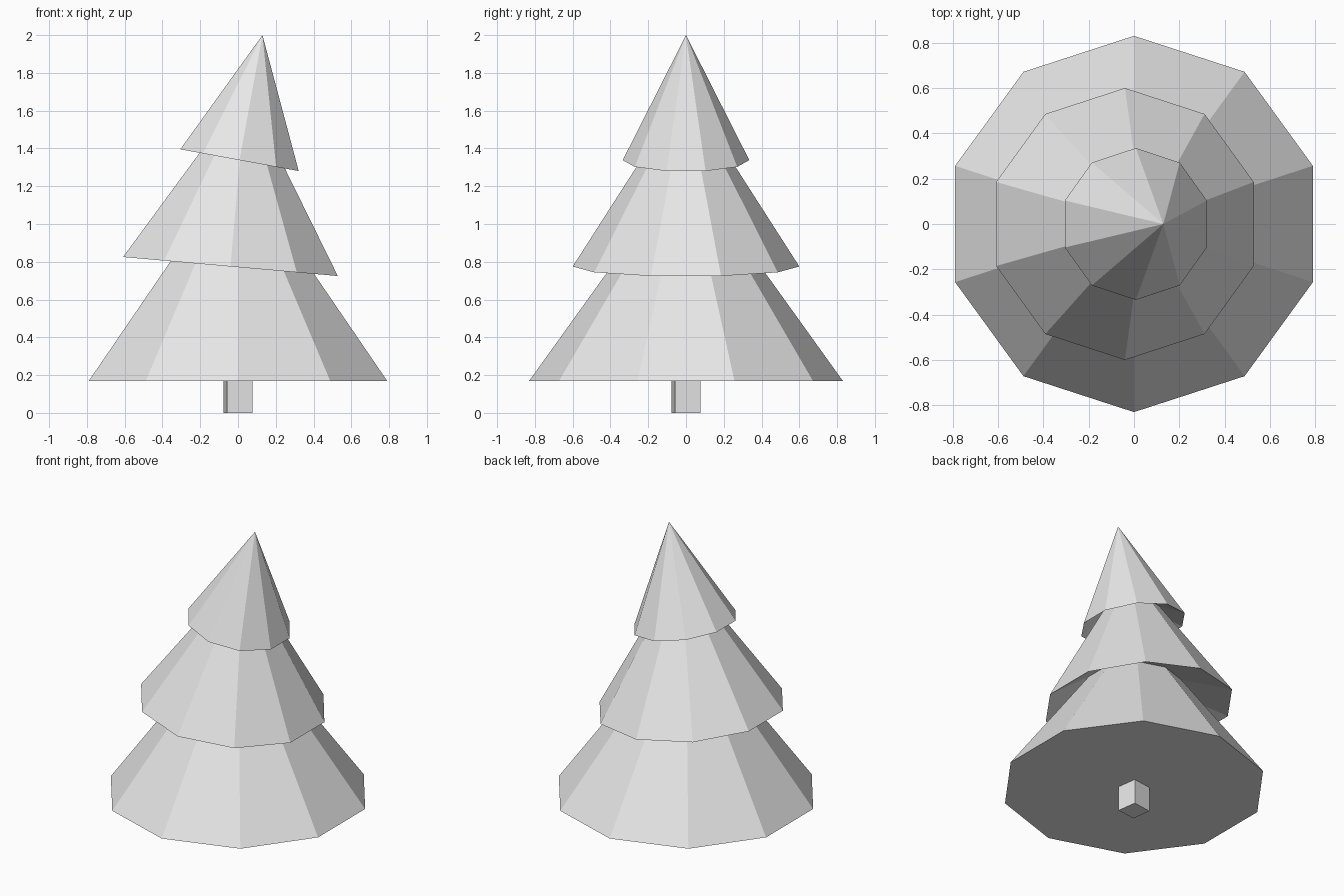
import bpy, bmesh, math
from mathutils import Matrix, Vector

SIDES = 10

if "Cube" in bpy.data.objects:
    bpy.data.objects.remove(bpy.data.objects["Cube"], do_unlink=True)

# One plain grey for the whole tree
grey = bpy.data.materials.new("plain_grey")
grey.use_nodes = True
grey.diffuse_color = (0.8, 0.8, 0.8, 1)
grey.node_tree.nodes["Principled BSDF"].inputs["Base Color"].default_value = (0.8, 0.8, 0.8, 1)


def finish(name, bm):
    bmesh.ops.recalc_face_normals(bm, faces=bm.faces[:])
    mesh = bpy.data.meshes.new(name)
    bm.to_mesh(mesh)
    bm.free()
    mesh.materials.append(grey)
    obj = bpy.data.objects.new(name, mesh)
    bpy.context.collection.objects.link(obj)
    return obj


def add_ring(bm, frame, radius, height):
    """Ten-sided ring in a tilted frame, with a corner towards the back."""
    ring = []
    for i in range(SIDES):
        a = math.pi / 2 + math.tau * i / SIDES
        p = Vector((radius * math.cos(a), radius * math.sin(a), height))
        ring.append(bm.verts.new(frame @ p))
    return ring


def bridge(bm, low, high):
    for i in range(SIDES):
        j = (i + 1) % SIDES
        bm.faces.new((low[i], low[j], high[j], high[i]))


# Foliage tiers: centre x, centre z, lean in degrees, rim radius,
# height to the tip, height of the neck where the next tier starts
tiers = [
    (0.0, 0.17, 0.0, 0.83, 1.155, 0.73),
    (-0.04, 0.775, 5.05, 0.60, 0.94, 0.66),
    (0.008, 1.338, 10.4, 0.335, 0.673, None),
]

# Foliage: one continuous skin that flares out again at each tier
bm = bmesh.new()
previous = None
for x, z, lean, radius, tip, neck in tiers:
    frame = Matrix.Translation((x, 0, z)) @ Matrix.Rotation(math.radians(lean), 4, "Y")
    rim = add_ring(bm, frame, radius, 0)
    if previous:
        bridge(bm, previous, rim)
    else:
        bm.faces.new(rim)
    if neck:
        previous = add_ring(bm, frame, radius * (1 - neck / tip), neck)
        bridge(bm, rim, previous)
    else:
        apex = bm.verts.new(frame @ Vector((0, 0, tip)))
        for i in range(SIDES):
            bm.faces.new((rim[i], rim[(i + 1) % SIDES], apex))
finish("foliage", bm)

# Trunk: a slightly turned square post
bm = bmesh.new()
bmesh.ops.create_cube(bm, size=1)
bmesh.ops.scale(bm, vec=(0.136, 0.136, 0.2), verts=bm.verts[:])
trunk = finish("trunk", bm)
trunk.location.z = 0.1
trunk.rotation_euler.z = math.radians(8)
